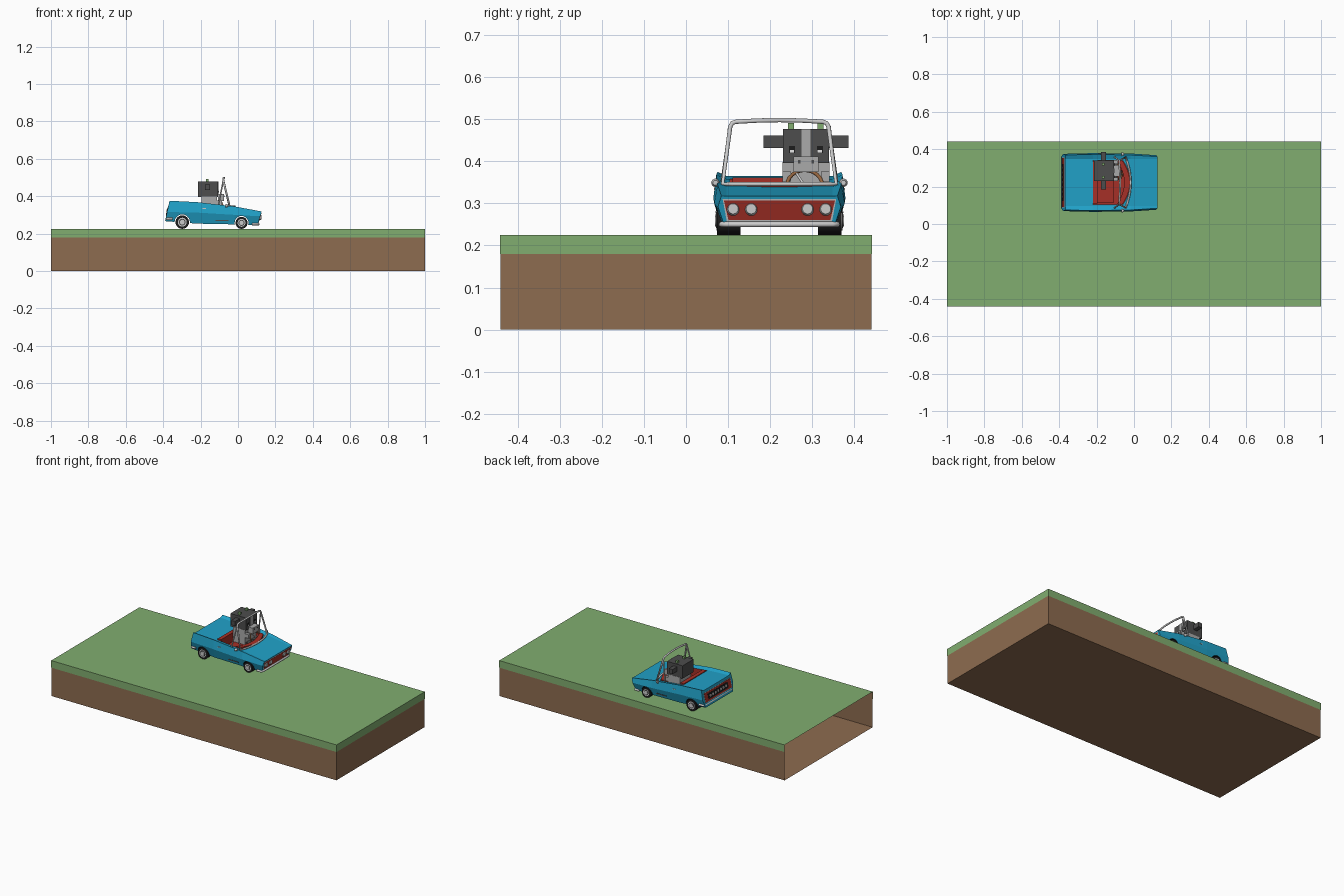
import bpy, bmesh, math
from mathutils import Matrix, Vector

if "Cube" in bpy.data.objects:
    bpy.data.objects.remove(bpy.data.objects["Cube"])

CAR_Y = 0.222  # car centre line; car and driver parts use y relative to it


def mat(name, r, g, b):
    m = bpy.data.materials.new(name)
    m.diffuse_color = (r, g, b, 1)
    m.use_nodes = True
    m.node_tree.nodes["Principled BSDF"].inputs["Base Color"].default_value = m.diffuse_color
    return m


GRASS = mat("grass green", 0.22, 0.42, 0.16)
DIRT = mat("dirt brown", 0.27, 0.15, 0.08)
BLUE = mat("paint blue", 0.015, 0.36, 0.58)
RED = mat("interior red", 0.38, 0.03, 0.02)
SILVER = mat("chrome silver", 0.6, 0.6, 0.6)
DARK = mat("dark grey", 0.075, 0.075, 0.075)
LIGHT = mat("light grey", 0.4, 0.4, 0.4)
BLACK = mat("rubber black", 0.012, 0.012, 0.012)
WHITE = mat("eye white", 0.85, 0.85, 0.85)
WOOD = mat("wood tan", 0.3, 0.13, 0.05)


def finish(name, bm, material, y=CAR_Y, smooth=False, recalc=True):
    if recalc:
        bmesh.ops.recalc_face_normals(bm, faces=bm.faces)
    me = bpy.data.meshes.new(name)
    bm.to_mesh(me)
    bm.free()
    me.materials.append(material)
    ob = bpy.data.objects.new(name, me)
    ob.location.y = y
    bpy.context.collection.objects.link(ob)
    if smooth:
        bpy.context.view_layer.objects.active = ob
        ob.select_set(True)
        bpy.ops.object.shade_smooth_by_angle(angle=math.radians(35))
        ob.select_set(False)
    return ob


def box(name, m, x0, x1, y0, y1, z0, z1, y=CAR_Y):
    bm = bmesh.new()
    bmesh.ops.create_cube(bm, size=1)
    for v in bm.verts:
        v.co = Vector(((x0 + x1) / 2 + v.co.x * (x1 - x0), (y0 + y1) / 2 + v.co.y * (y1 - y0),
                       (z0 + z1) / 2 + v.co.z * (z1 - z0)))
    return finish(name, bm, m, y)


def loft(name, m, rings, smooth=False):
    bm = bmesh.new()
    vr = [[bm.verts.new(p) for p in ring] for ring in rings]
    n = len(vr[0])
    for a, b in zip(vr, vr[1:]):
        for i in range(n):
            bm.faces.new((a[i], a[(i + 1) % n], b[(i + 1) % n], b[i]))
    bm.faces.new(vr[0])
    bm.faces.new(vr[-1])
    return finish(name, bm, m, smooth=smooth)


def disc(name, m, centre, radius, depth, axis="Y", sides=24, top=None):
    bm = bmesh.new()
    rot = Matrix.Rotation(math.pi / 2, 4, "X" if axis == "Y" else "Y")
    bmesh.ops.create_cone(bm, cap_ends=True, segments=sides, radius1=radius,
                          radius2=radius if top is None else top, depth=depth,
                          matrix=Matrix.Translation(centre) @ rot)
    return finish(name, bm, m, smooth=True)


def tube(name, m, pts, radius, cyclic=False):
    cu = bpy.data.curves.new(name, "CURVE")
    cu.dimensions = "3D"
    cu.bevel_depth, cu.bevel_resolution, cu.use_fill_caps = radius, 2, True
    sp = cu.splines.new("POLY")
    sp.points.add(len(pts) - 1)
    for p, co in zip(sp.points, pts):
        p.co = (*co, 1)
    sp.use_cyclic_u = cyclic
    cu.materials.append(m)
    ob = bpy.data.objects.new(name, cu)
    ob.location.y = CAR_Y
    bpy.context.collection.objects.link(ob)


# Ground slab: hollow, open at the -x end
def slab(name, m, half_y, x1, z0, z1, drop):
    ob = box(name, m, -1, x1, -half_y, half_y, z0, z1, y=0)
    bm = bmesh.new()
    bm.from_mesh(ob.data)
    bad = [f for f in bm.faces if f.normal.x < -0.9 or f.normal.z * drop > 0.9]
    bmesh.ops.delete(bm, geom=bad, context="FACES")
    bm.to_mesh(ob.data)
    bm.free()


slab("grass_layer", GRASS, 0.442, 1.0, 0.18, 0.225, -1)
slab("dirt_layer", DIRT, 0.4405, 0.9985, 0, 0.223, 1)

# Car body: lofted sections (x, slant, top, crown drop, mid z, bottom, ridge half width, mid half width)
SECTIONS = [(-0.366, 0.22, 0.375, 0.010, 0.315, 0.266, 0.147, 0.153),
            (-0.220, 0.0, 0.368, 0.010, 0.312, 0.253, 0.150, 0.157),
            (-0.020, 0.0, 0.345, 0.006, 0.300, 0.249, 0.147, 0.155),
            (0.126, 0.28, 0.318, 0.001, 0.292, 0.245, 0.138, 0.146)]
rings = []
for x, k, top, drop, mid, bot, ridge, wide in SECTIONS:
    half = [(0.126, top - drop), (ridge, top), (wide, mid), (wide - 0.016, bot)]
    full = half + [(-y, z) for y, z in reversed(half)]
    rings.append([(x + k * (z - top), y, z) for y, z in full])
body = loft("car_body", BLUE, rings)

# Cutters: cockpit opening with curved front, wheel arches
arc = [(-0.02 - 0.04 * (t / 5) ** 2, 0.118 * t / 5) for t in range(-5, 6)]
outline = [(-0.22, -0.118)] + arc + [(-0.22, 0.118)]
cutters = [loft("cockpit_cutter", RED, [[(x, y, z) for x, y in outline] for z in (0.28, 0.45)])]
AXLES = [(-0.298, 0.261, 0.036), (0.019, 0.257, 0.032)]
for x, z, r in AXLES:
    cutters.append(disc("arch_cutter", BLACK, (x, 0, z), r + 0.005, 0.5))
bpy.context.view_layer.objects.active = body
for c in cutters:
    c.hide_render = True
    mod = body.modifiers.new("cut", "BOOLEAN")
    mod.operation, mod.solver, mod.object = "DIFFERENCE", "EXACT", c
    bpy.ops.object.modifier_apply(modifier=mod.name)
for c in cutters:
    bpy.data.objects.remove(c)
body.data.materials.clear()
for m in (BLUE, RED, BLACK):
    body.data.materials.append(m)
for f in body.data.polygons:
    c, n = f.center, f.normal
    f.material_index = 0
    f.use_smooth = False
    if -0.221 < c.x < -0.018 and abs(c.y) < 0.119 and c.z > 0.27 and (n.z < 0.3 or c.z < 0.29):
        f.material_index = 1
    elif abs(n.y) < 0.5 and any(math.hypot(c.x - x, c.z - z) < r + 0.007 for x, z, r in AXLES):
        f.material_index = 2

# Dashboard and bench seat
dash = [(x - 0.002, y * 0.99) for x, y in arc]
dash += [(x - 0.03, y) for x, y in reversed(dash)]
loft("dashboard", RED, [[(x, y, z) for x, y in dash] for z in (0.30, 0.349)])
box("seat_base", RED, -0.215, -0.11, -0.11, 0.11, 0.28, 0.305)
box("seat_back", RED, -0.219, -0.195, -0.112, 0.112, 0.28, 0.362)

# Wheels
for x, z, r in AXLES:
    for s in (-1, 1):
        disc("tyre", BLACK, (x, s * 0.120, z), r, 0.056)
        disc("hub_ring", SILVER, (x, s * 0.147, z), r * 0.66, 0.006)
        disc("hub_dish", DARK, (x, s * 0.148, z), r * 0.5, 0.006)
        disc("hub_cap", SILVER, (x, s * 0.150, z), r * 0.36, 0.006)


# Plates on the slanted nose and tail
def plate(name, m, top_w, bot_w, z0, z1, off, nose):
    x, k, top = (SECTIONS[-1] if nose else SECTIONS[0])[:3]
    s = 1 if nose else -1
    pts = [(-bot_w, z0), (bot_w, z0), (top_w, z1), (-top_w, z1)]
    loft(name, m, [[(x + k * (z - top) + s * d, y, z) for y, z in pts] for d in (-0.002, off)])


plate("grille_rim", SILVER, 0.135, 0.125, 0.257, 0.310, 0.001, True)
plate("grille", RED, 0.132, 0.121, 0.260, 0.307, 0.002, True)
for y in (-0.110, -0.067, 0.067, 0.110):
    disc("headlight", SILVER, (0.119, y, 0.287), 0.017, 0.012, "X", 20, 0.012)
plate("tail_rim", SILVER, 0.133, 0.133, 0.290, 0.350, 0.001, False)
plate("tail_panel", RED, 0.130, 0.130, 0.293, 0.347, 0.002, False)
plate("tail_inset", BLACK, 0.100, 0.100, 0.303, 0.337, 0.003, False)
for i in range(7):
    disc("tail_stud", SILVER, (-0.379, -0.078 + i * 0.026, 0.320), 0.008, 0.008, "X", 12)

# Bumpers wrapping around the corners
for name, xa, xb, z, w in (("front_bumper", 0.075, 0.110, 0.250, 0.138),
                           ("rear_bumper", -0.350, -0.382, 0.279, 0.146)):
    xm = xb + (xa - xb) * 0.2
    pts = [(xa, -w), (xm, -w), (xb, -w + 0.012), (xb, w - 0.012), (xm, w), (xa, w)]
    tube(name, SILVER, [(x, y, z) for x, y in pts], 0.0065)

# Windscreen frame, quarter bars, mirrors, handles
base = [(-0.045 + 0.027 * (1 - (t / 5) ** 2), 0.135 * t / 5, 0.346) for t in range(-5, 6)]
upper = [(-0.078, 0.117, 0.482), (-0.079, 0.112, 0.491), (-0.079, 0.103, 0.494), (-0.075, 0.05, 0.497)]
tube("windscreen_frame", SILVER, base + upper + [(-0.074, 0, 0.498)] +
     [(x, -y, z) for x, y, z in reversed(upper)], 0.0055, True)
for s in (-1, 1):
    tube("quarter_bar", SILVER, [(-0.080, s * 0.118, 0.478), (-0.104, s * 0.136, 0.352)], 0.004)
    tube("mirror_stalk", SILVER, [(-0.06, s * 0.142, 0.345), (-0.06, s * 0.152, 0.349)], 0.003)
    disc("mirror", SILVER, (-0.06, s * 0.152, 0.349), 0.010, 0.012, "X", 16, 0.006)
    box("door_handle", SILVER, -0.19, -0.17, s * 0.154 - 0.002, s * 0.154 + 0.002, 0.332, 0.336)
    box("side_vent", DARK, -0.12, -0.05, s * 0.147 - 0.002, s * 0.147 + 0.002, 0.268, 0.273)

# Steering wheel and column
rim = []
for i in range(24):
    a = math.tau * i / 24
    rim.append((-0.078 - 0.016 * math.sin(a), 0.060 + 0.042 * math.cos(a), 0.342 + 0.037 * math.sin(a)))
tube("steering_wheel", WOOD, rim, 0.0045, True)
for i in (0, 8, 16):
    tube("wheel_spoke", SILVER, [(-0.078, 0.060, 0.342), rim[i]], 0.003)
tube("steering_column", DARK, [(-0.078, 0.060, 0.342), (-0.04, 0.060, 0.325)], 0.005)

# Blocky cow driver
D = 0.063
box("cow_body", LIGHT, -0.195, -0.112, D - 0.056, D + 0.056, 0.300, 0.398)
box("cow_head", DARK, -0.214, -0.106, D - 0.055, D + 0.055, 0.396, 0.477)
box("face_blaze", LIGHT, -0.108, -0.103, D - 0.011, D + 0.011, 0.405, 0.477)
box("muzzle", LIGHT, -0.108, -0.074, D - 0.030, D + 0.030, 0.374, 0.411)
for s in (-1, 1):
    def part(name, m, x0, x1, a, b, z0, z1):
        ys = sorted((D + s * a, D + s * b))
        box(name, m, x0, x1, *ys, z0, z1)
    part("ear", DARK, -0.176, -0.150, 0.054, 0.101, 0.432, 0.461)
    part("horn", GRASS, -0.171, -0.157, 0.028, 0.042, 0.475, 0.491)
    part("eye", BLACK, -0.108, -0.103, 0.026, 0.040, 0.420, 0.436)
    part("eye_glint", WHITE, -0.105, -0.102, 0.028, 0.038, 0.420, 0.427)
    part("nostril", DARK, -0.076, -0.073, 0.013, 0.019, 0.395, 0.403)
    part("arm", LIGHT, -0.150, -0.085, 0.036, 0.056, 0.352, 0.376)
    part("leg", DARK, -0.150, -0.085, 0.010, 0.045, 0.285, 0.318)
